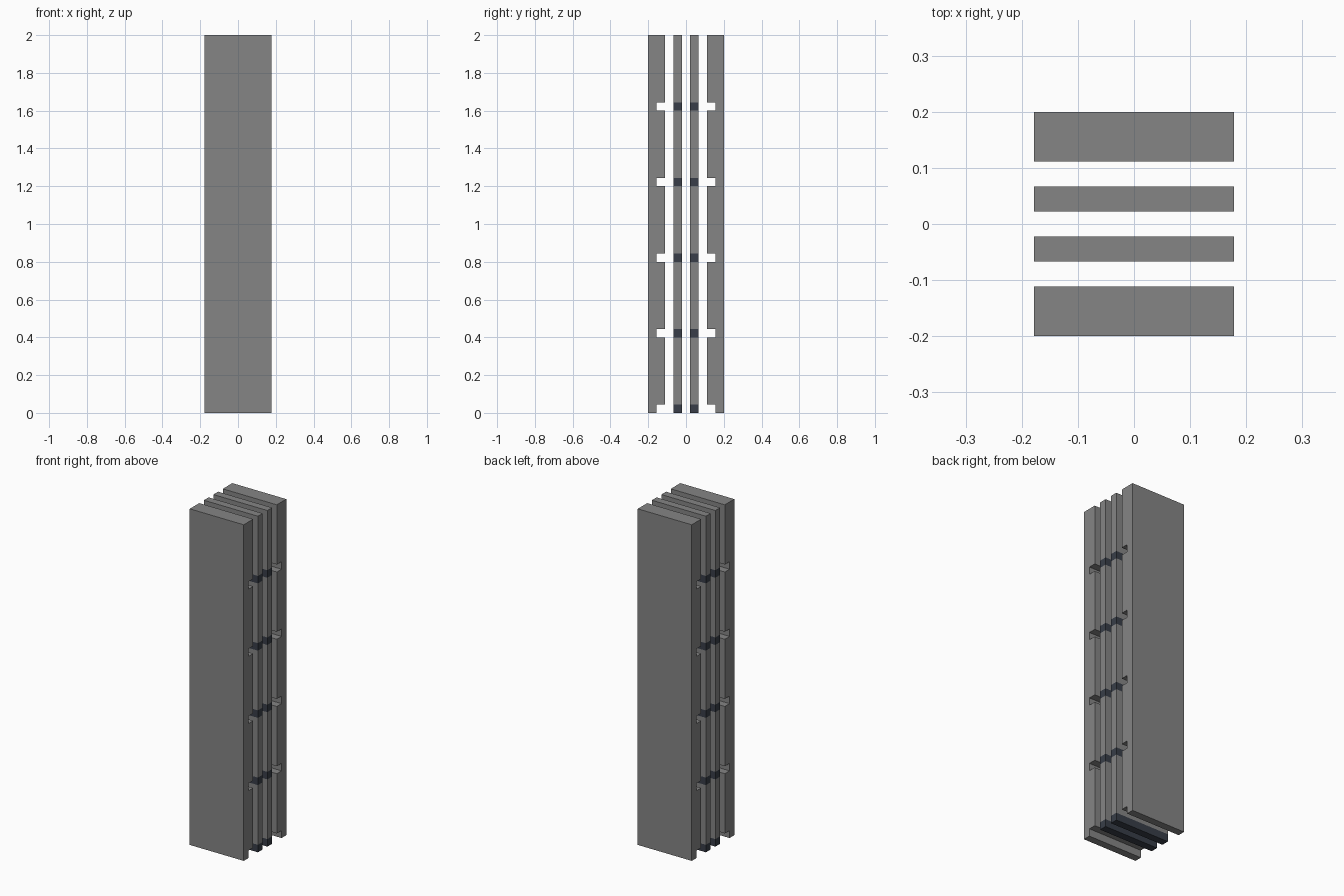
import bpy
import bmesh

if "Cube" in bpy.data.objects:
    bpy.data.objects.remove(bpy.data.objects["Cube"], do_unlink=True)

U = 2 / 90            # module: the column is 90 modules high
HALF_WIDTH = 8 * U
PITCH, BAND = 18, 2   # spacing and height of the notches and bands
LEVELS = range(0, 90, PITCH)


def make_material(name, color):
    mat = bpy.data.materials.new(name)
    mat.use_nodes = True
    mat.diffuse_color = color
    mat.node_tree.nodes["Principled BSDF"].inputs["Base Color"].default_value = color
    return mat


grey = make_material("mid grey", (0.235, 0.235, 0.235, 1))
dark = make_material("dark slate", (0.04, 0.048, 0.065, 1))


def extrude_profile(name, points, mat):
    """Extrude a (y, z) outline, given in modules, across the full width."""
    bm = bmesh.new()
    face = bm.faces.new([bm.verts.new((-HALF_WIDTH, y * U, z * U)) for y, z in points])
    result = bmesh.ops.extrude_face_region(bm, geom=[face])
    moved = [v for v in result["geom"] if isinstance(v, bmesh.types.BMVert)]
    bmesh.ops.translate(bm, verts=moved, vec=(2 * HALF_WIDTH, 0, 0))
    bmesh.ops.recalc_face_normals(bm, faces=bm.faces)
    mesh = bpy.data.meshes.new(name)
    bm.to_mesh(mesh)
    bm.free()
    mesh.materials.append(mat)
    obj = bpy.data.objects.new(name, mesh)
    bpy.context.collection.objects.link(obj)
    return obj


def block(name, side, z0, z1, mat):
    y0, y1 = side * 1, side * 3
    return extrude_profile(name, [(y0, z0), (y1, z0), (y1, z1), (y0, z1)], mat)


for label, side in (("front", -1), ("back", 1)):
    # Thick outer slab with square notches along its inner face
    outline = [(9 * side, 90), (9 * side, 0)]
    for z in LEVELS:
        if z:
            outline.append((5 * side, z))
        outline += [(7 * side, z), (7 * side, z + BAND), (5 * side, z + BAND)]
    outline.append((5 * side, 90))
    extrude_profile(f"{label}_outer_slab", outline, grey)

    # Thin inner slab: grey panels alternating with dark cross bars
    for i, z in enumerate(LEVELS):
        block(f"{label}_cross_bar_{i + 1}", side, z, z + BAND, dark)
        block(f"{label}_inner_panel_{i + 1}", side, z + BAND, z + PITCH, grey)
